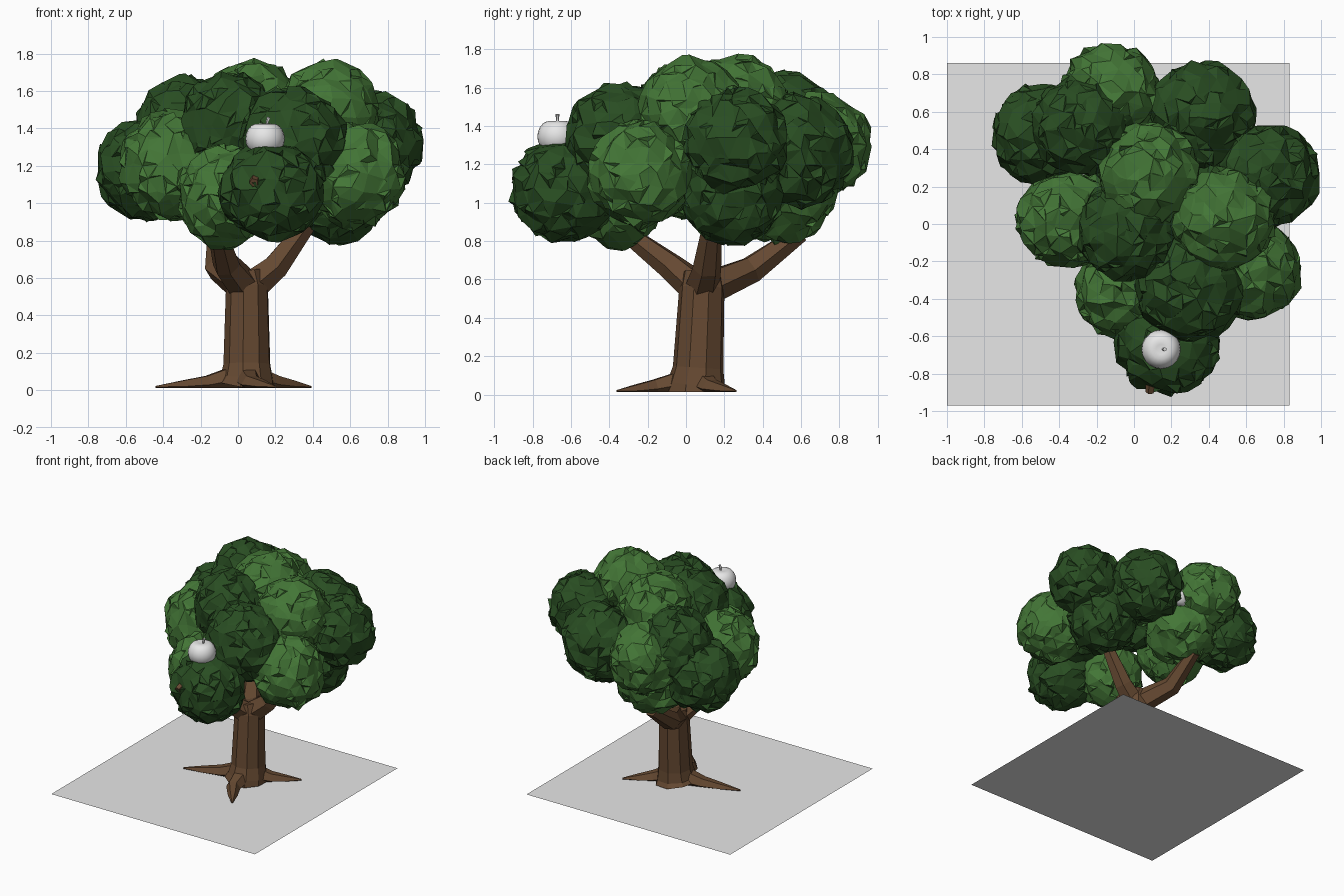
import bpy, bmesh, math, random
from mathutils import Vector

random.seed(4)
if "Cube" in bpy.data.objects:
    bpy.data.objects.remove(bpy.data.objects["Cube"])


def material(name, rgb):
    m = bpy.data.materials.new(name)
    m.use_nodes = True
    m.diffuse_color = (*rgb, 1)
    m.node_tree.nodes["Principled BSDF"].inputs["Base Color"].default_value = (*rgb, 1)
    return m


LIGHT = material("light_green", (0.056, 0.18, 0.037))
DARK = material("dark_green", (0.022, 0.075, 0.016))
BARK = material("bark_brown", (0.13, 0.066, 0.031))
WHITE = material("pale_white", (0.8, 0.8, 0.8))


def finish(bm, name, mat):
    bmesh.ops.recalc_face_normals(bm, faces=bm.faces)
    mesh = bpy.data.meshes.new(name)
    bm.to_mesh(mesh)
    bm.free()
    mesh.materials.append(mat)
    obj = bpy.data.objects.new(name, mesh)
    bpy.context.collection.objects.link(obj)
    return obj


def tube(name, path, mat, sides=8, wobble=0.0, floor=0.012):
    """Loft rings along a path of (x, y, z, radius)."""
    bm = bmesh.new()
    pts = [Vector(p[:3]) for p in path]
    wob = [1 + random.uniform(-wobble, wobble) for _ in range(sides)]
    rings = []
    for i, p in enumerate(pts):
        t = (pts[min(i + 1, len(pts) - 1)] - pts[max(i - 1, 0)]).normalized()
        ref = Vector((0, 1, 0)) if abs(t.z) > 0.9 else Vector((0, 0, 1))
        u = t.cross(ref).normalized()
        v = t.cross(u)
        ring = []
        for k in range(sides):
            a = math.tau * k / sides
            co = p + (u * math.cos(a) + v * math.sin(a)) * path[i][3] * wob[k]
            co.z = max(co.z, floor)
            ring.append(bm.verts.new(co))
        rings.append(ring)
    for a, b in zip(rings, rings[1:]):
        for k in range(sides):
            j = (k + 1) % sides
            bm.faces.new((a[k], a[j], b[j], b[k]))
    bm.faces.new(rings[0])
    bm.faces.new(rings[-1])
    return finish(bm, name, mat)


def leaf_clump(name, centre, radii, mat):
    """Rough ball of leaves with jagged facets."""
    bm = bmesh.new()
    bmesh.ops.create_icosphere(bm, subdivisions=3, radius=1)
    bmesh.ops.poke(bm, faces=random.sample(list(bm.faces), len(bm.faces) // 3))
    for v in bm.verts:
        slide = Vector([random.uniform(-0.08, 0.08) for _ in range(3)])
        d = (v.co + slide).normalized() * random.uniform(0.89, 1.04)
        v.co = Vector([c + r * k for c, r, k in zip(centre, radii, d)])
    return finish(bm, name, mat)


# Base sheet
bm = bmesh.new()
bmesh.ops.create_grid(bm, x_segments=1, y_segments=1, size=0.916)
bmesh.ops.translate(bm, verts=bm.verts, vec=(-0.084, -0.055, 0))
finish(bm, "base_sheet", WHITE)

# Trunk with flared foot and fork
tube("trunk", [(0.04, 0.05, 0.012, 0.17), (0.05, 0.05, 0.06, 0.15),
               (0.05, 0.06, 0.14, 0.132), (0.05, 0.07, 0.35, 0.125),
               (0.05, 0.08, 0.56, 0.118), (0.04, 0.08, 0.64, 0.1)],
     BARK, sides=9, wobble=0.06)

# Roots: knee and tip
roots = {
    "right_root": ((-0.16, 0.01), (-0.44, -0.07)),
    "left_root": ((0.2, 0.13), (0.39, 0.26)),
    "front_root": ((0.07, -0.16), (0.2, -0.36)),
}
for name, (knee, tip) in roots.items():
    tube(name, [(0.04, 0.06, 0.07, 0.09), (*knee, 0.03, 0.055),
                ((knee[0] + tip[0]) / 2, (knee[1] + tip[1]) / 2, 0.02, 0.036),
                (*tip, 0.018, 0.006)], BARK, sides=6)

# Branches: elbow and tip
branches = {
    "left_branch": ((0.2, 0.11, 0.66), (0.38, 0.14, 0.9)),
    "back_branch": ((-0.1, 0.34, 0.65), (-0.11, 0.6, 0.84)),
    "front_branch": ((-0.06, -0.08, 0.67), (-0.11, -0.32, 0.85)),
}
for name, (elbow, tip) in branches.items():
    tube(name, [(0.05, 0.08, 0.54, 0.095), (*elbow, 0.075), (*tip, 0.05)],
         BARK, sides=6, wobble=0.08)
tube("front_twig", [(0.1, -0.75, 1.17, 0.03), (0.085, -0.9, 1.11, 0.025)],
     BARK, sides=5)

# Leaf clumps: centre, width radius, height radius, colour
clumps = [
    ("back_light", (-0.13, 0.7, 1.3), 0.275, 0.28, LIGHT),
    ("back_low", (-0.06, 0.5, 1.06), 0.285, 0.275, LIGHT),
    ("back_right_low", (-0.49, 0.48, 1.18), 0.278, 0.285, DARK),
    ("back_right_high", (-0.28, 0.53, 1.4), 0.275, 0.285, DARK),
    ("back_left", (0.36, 0.58, 1.27), 0.295, 0.3, DARK),
    ("left_side", (0.72, 0.26, 1.32), 0.28, 0.28, DARK),
    ("left_low", (0.52, 0.24, 1.06), 0.28, 0.285, DARK),
    ("crown_back", (0.08, 0.26, 1.48), 0.285, 0.295, LIGHT),
    ("right_side", (-0.36, 0.03, 1.2), 0.275, 0.3, LIGHT),
    ("crown_right", (-0.05, -0.04, 1.42), 0.275, 0.285, DARK),
    ("crown_left", (0.48, 0.03, 1.47), 0.285, 0.295, LIGHT),
    ("front_left", (0.63, -0.24, 1.15), 0.275, 0.29, LIGHT),
    ("front_right", (-0.07, -0.36, 1.03), 0.255, 0.28, LIGHT),
    ("front_high", (0.3, -0.34, 1.34), 0.295, 0.29, DARK),
    ("front_low", (0.18, -0.64, 1.065), 0.285, 0.275, DARK),
]
for name, centre, w, h, mat in clumps:
    leaf_clump(name + "_leaves", centre, (w, w, h), mat)

# Fruit with short stems
for name, (x, y, z) in {"front_fruit": (0.145, -0.67, 1.345),
                        "back_fruit": (0.11, 0.65, 1.22)}.items():
    bm = bmesh.new()
    bmesh.ops.create_uvsphere(bm, u_segments=20, v_segments=12, radius=0.105)
    for v in bm.verts:
        r = math.hypot(v.co.x, v.co.y) / 0.105
        v.co.z *= 0.7 + 0.25 * min(1, r * 1.4)
        v.co += Vector((x, y, z))
    fruit = finish(bm, name, WHITE)
    for p in fruit.data.polygons:
        p.use_smooth = True
    tube(name + "_stem", [(x + 0.01, y, z + 0.05, 0.008), (x + 0.012, y, z + 0.09, 0.008),
                          (x + 0.02, y, z + 0.115, 0.011)], WHITE, sides=5)
